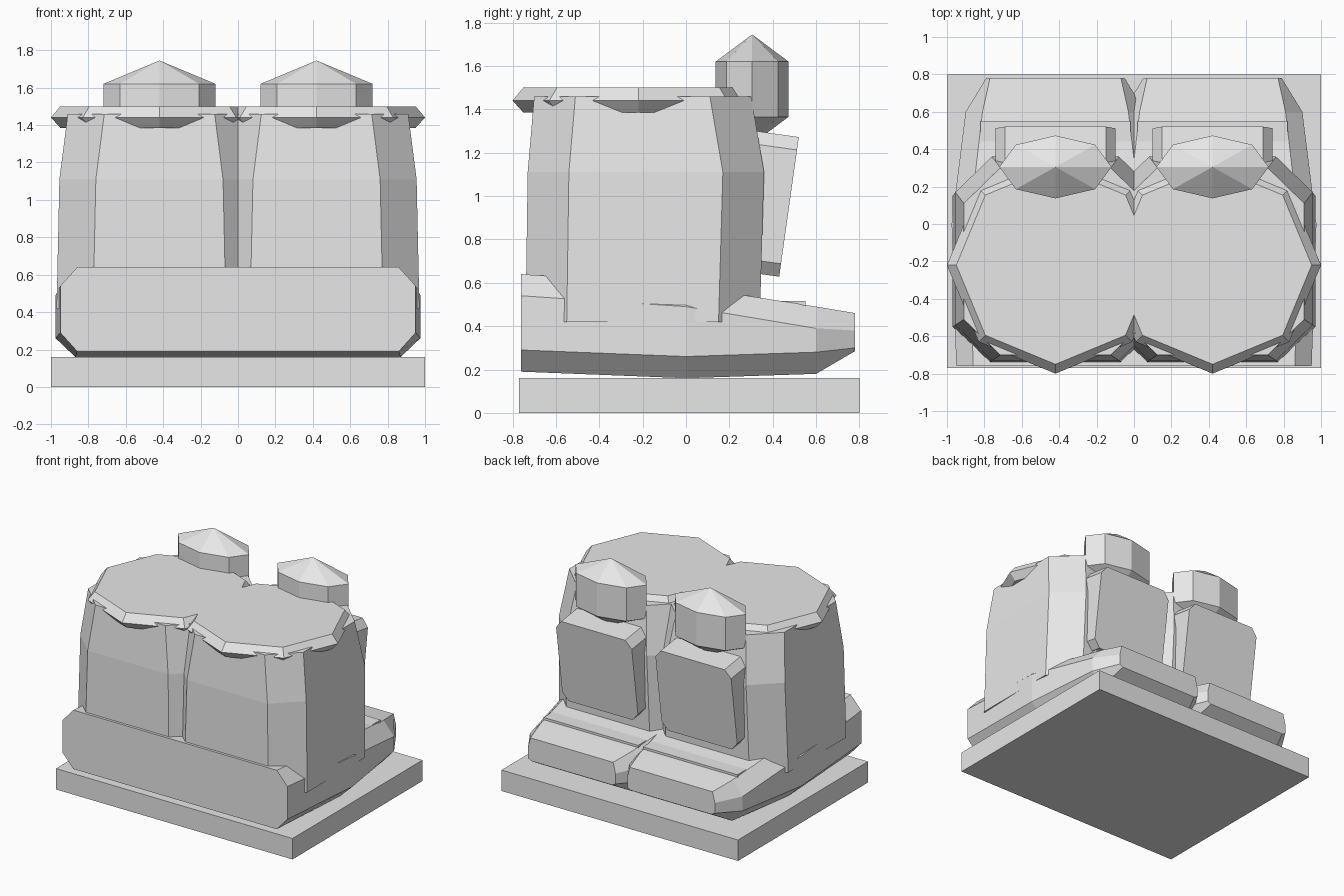
import bpy, bmesh, math
from mathutils import Matrix

cube = bpy.data.objects.get("Cube")
if cube:
    bpy.data.objects.remove(cube, do_unlink=True)

GREY = (0.8, 0.8, 0.8, 1)
grey = bpy.data.materials.new("plain_grey")
grey.use_nodes = True
grey.diffuse_color = GREY
grey.node_tree.nodes["Principled BSDF"].inputs["Base Color"].default_value = GREY

CX = 0.42  # sideways offset of each twin


def loft(name, rings, matrix=None):
    """Skin a stack of equal-sized rings; a one-point ring closes to an apex."""
    bm = bmesh.new()
    rows = [[bm.verts.new(p) for p in ring] for ring in rings]
    for a, b in zip(rows, rows[1:]):
        n = max(len(a), len(b))
        for i in range(n):
            j = (i + 1) % n
            quad = [a[i % len(a)], a[j % len(a)], b[j % len(b)], b[i % len(b)]]
            bm.faces.new(list(dict.fromkeys(quad)))
    for row in (rows[0], rows[-1]):
        if len(row) > 2:
            bm.faces.new(row)
    if matrix:
        bm.transform(matrix)
    bmesh.ops.recalc_face_normals(bm, faces=bm.faces)
    mesh = bpy.data.meshes.new(name)
    bm.to_mesh(mesh)
    bm.free()
    mesh.materials.append(grey)
    obj = bpy.data.objects.new(name, mesh)
    bpy.context.collection.objects.link(obj)
    return obj


def cut_corners(hx, hy, cx, cy):
    """Outline of a rectangle with its corners cut off."""
    return [(hx, -cy), (hx, cy), (cx, hy), (-cx, hy),
            (-hx, cy), (-hx, -cy), (-cx, -hy), (cx, -hy)]


def octagon(rx, ry, z):
    return [(rx * math.cos(k * math.pi / 4), ry * math.sin(k * math.pi / 4), z)
            for k in range(8)]


def box(name, x, y, z):
    return loft(name, [[(x[0], y[0], h), (x[1], y[0], h),
                        (x[1], y[1], h), (x[0], y[1], h)] for h in z])


def foot_ring(y, hw, top_hw, low_hw, zs):
    z0, z1, z2, z3 = zs
    return [(hw, y, z1), (hw, y, z2), (top_hw, y, z3), (-top_hw, y, z3),
            (-hw, y, z2), (-hw, y, z1), (-low_hw, y, z0), (low_hw, y, z0)]


# Ground slab
box("base_slab", (-1, 1), (-0.77, 0.80), (0, 0.16))

for side, s in (("left", 1), ("right", -1)):
    x = s * CX
    place = Matrix.Translation

    # Wide foot with cut corners, tapering towards the back
    loft(side + "_foot", [
        foot_ring(-0.76, 0.53, 0.44, 0.44, (0.19, 0.29, 0.54, 0.64)),
        foot_ring(0.0, 0.555, 0.46, 0.45, (0.16, 0.26, 0.49, 0.585)),
        foot_ring(0.60, 0.48, 0.39, 0.39, (0.18, 0.28, 0.39, 0.49)),
        foot_ring(0.78, 0.37, 0.35, 0.34, (0.285, 0.30, 0.38, 0.46)),
    ], place((x, 0, 0)))

    # Flat step showing through the top of the foot
    box(side + "_foot_step", (x - 0.40, x + 0.40), (-0.45, 0.55), (0.35, 0.515))

    # Body column, drawn in above the shoulder
    body = [(0.42, 0.55, 0.54, -0.20), (1.11, 0.535, 0.545, -0.185),
            (1.46, 0.49, 0.50, -0.20)]
    loft(side + "_body", [
        [(px, py + yc, z) for px, py in cut_corners(hx, hy, hx - 0.195, hy - 0.19)]
        for z, hx, hy, yc in body], place((x, 0, 0)))

    # Flat lid with a beveled rim
    loft(side + "_lid", [octagon(r, r, z) for r, z in
                         ((0.53, 1.385), (0.58, 1.44), (0.53, 1.50))],
         place((x, -0.22, 0)))

    # Leaning panel on the back
    panel = cut_corners(0.32, 0.325, 0.27, 0.265)
    loft(side + "_back_panel", [[(px, y, pz) for px, pz in panel] for y in (-0.22, 0)],
         place((x, 0.475, 0.95)) @ Matrix.Rotation(math.radians(-8), 4, "X"))

    # Faceted knob, pointed at both ends
    loft(side + "_knob", [[(0, 0, 1.24)], octagon(0.30, 0.168, 1.365),
                          octagon(0.30, 0.168, 1.62), [(0, 0, 1.745)]],
         place((x, 0.305, 0)))
